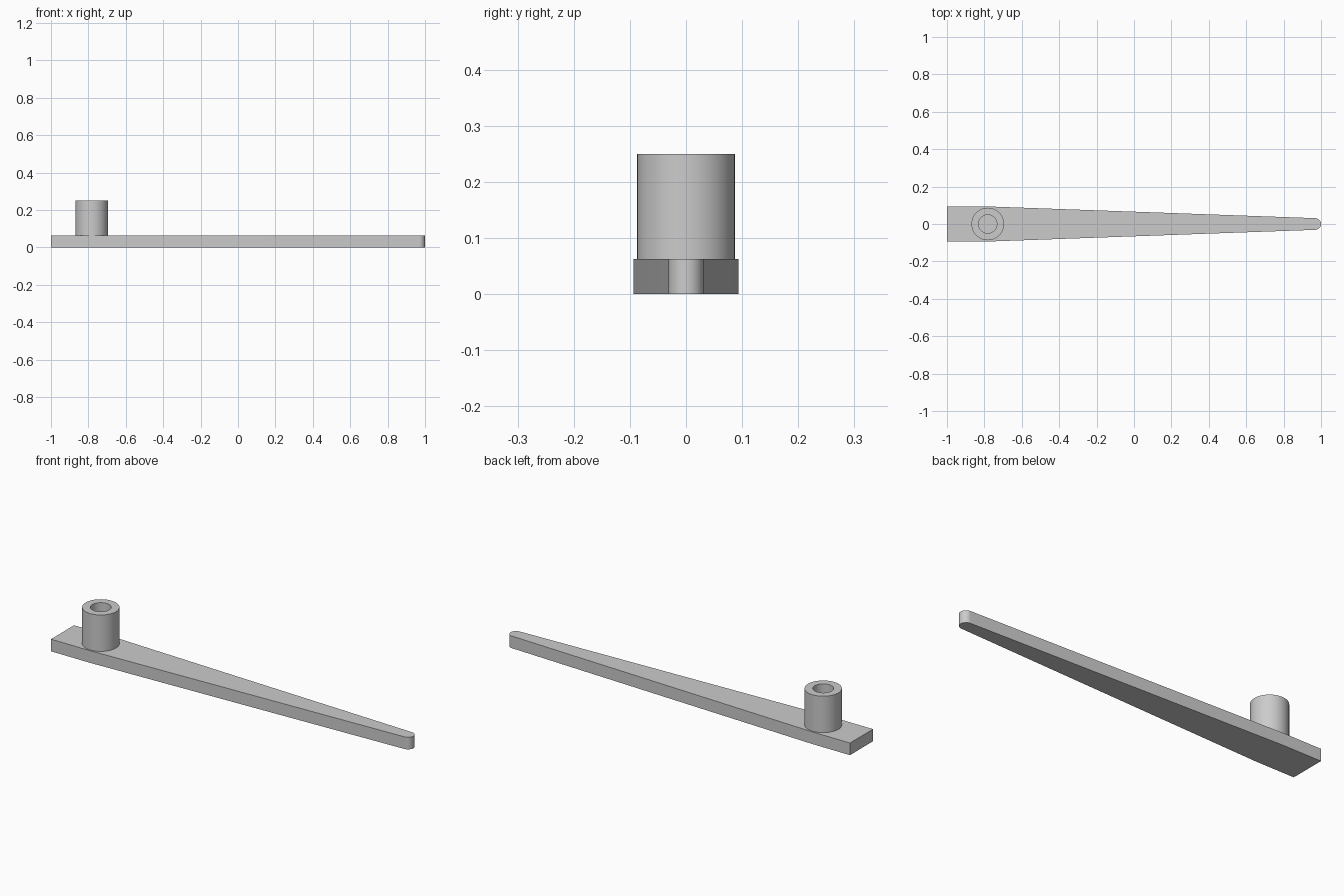
import bpy
import bmesh
from math import cos, sin, pi

old = bpy.data.objects.get("Cube")
if old:
    bpy.data.objects.remove(old, do_unlink=True)

THICK = 0.0625           # lever plate thickness
HALF = 0.0938            # half width at the wide end
TIP = 0.0312             # radius of the rounded tip
PIVOT_X = -0.782         # boss centre
BOSS_R, BORE_R, BOSS_TOP = 0.087, 0.049, 0.25
SEGMENTS = 64

grey = bpy.data.materials.new("plain_grey")
grey.use_nodes = True
colour = (0.6, 0.6, 0.6, 1)
grey.diffuse_color = colour
grey.node_tree.nodes["Principled BSDF"].inputs["Base Color"].default_value = colour


def make_object(name, bm):
    bmesh.ops.recalc_face_normals(bm, faces=bm.faces)
    mesh = bpy.data.meshes.new(name)
    bm.to_mesh(mesh)
    bm.free()
    mesh.materials.append(grey)
    obj = bpy.data.objects.new(name, mesh)
    bpy.context.collection.objects.link(obj)
    bpy.ops.object.select_all(action="DESELECT")
    obj.select_set(True)
    bpy.context.view_layer.objects.active = obj
    bpy.ops.object.shade_smooth_by_angle(angle=pi / 6)
    return obj


# Tapered lever plate with a rounded tip, extruded from its outline
outline = [(PIVOT_X, HALF), (-1, HALF), (-1, -HALF), (PIVOT_X, -HALF)]
steps = 24
for i in range(steps + 1):
    a = -pi / 2 + pi * i / steps
    outline.append((1 - TIP + TIP * cos(a), TIP * sin(a)))
bm = bmesh.new()
base = bm.faces.new([bm.verts.new((x, y, 0)) for x, y in outline])
result = bmesh.ops.extrude_face_region(bm, geom=[base], use_keep_orig=True)
top = [v for v in result["geom"] if isinstance(v, bmesh.types.BMVert)]
bmesh.ops.translate(bm, verts=top, vec=(0, 0, THICK))
make_object("lever_plate", bm)

# Hollow pivot boss standing on the plate: outer wall, rim, bore
profile = [(BOSS_R, THICK), (BOSS_R, BOSS_TOP), (BORE_R, BOSS_TOP), (BORE_R, THICK)]
bm = bmesh.new()
rings = []
for r, z in profile:
    angles = [2 * pi * i / SEGMENTS for i in range(SEGMENTS)]
    rings.append([bm.verts.new((r * cos(a), r * sin(a), z)) for a in angles])
for low, high in zip(rings, rings[1:] + rings[:1]):
    for i in range(SEGMENTS):
        j = (i + 1) % SEGMENTS
        bm.faces.new((low[i], low[j], high[j], high[i]))
boss = make_object("pivot_boss", bm)
boss.location.x = PIVOT_X
